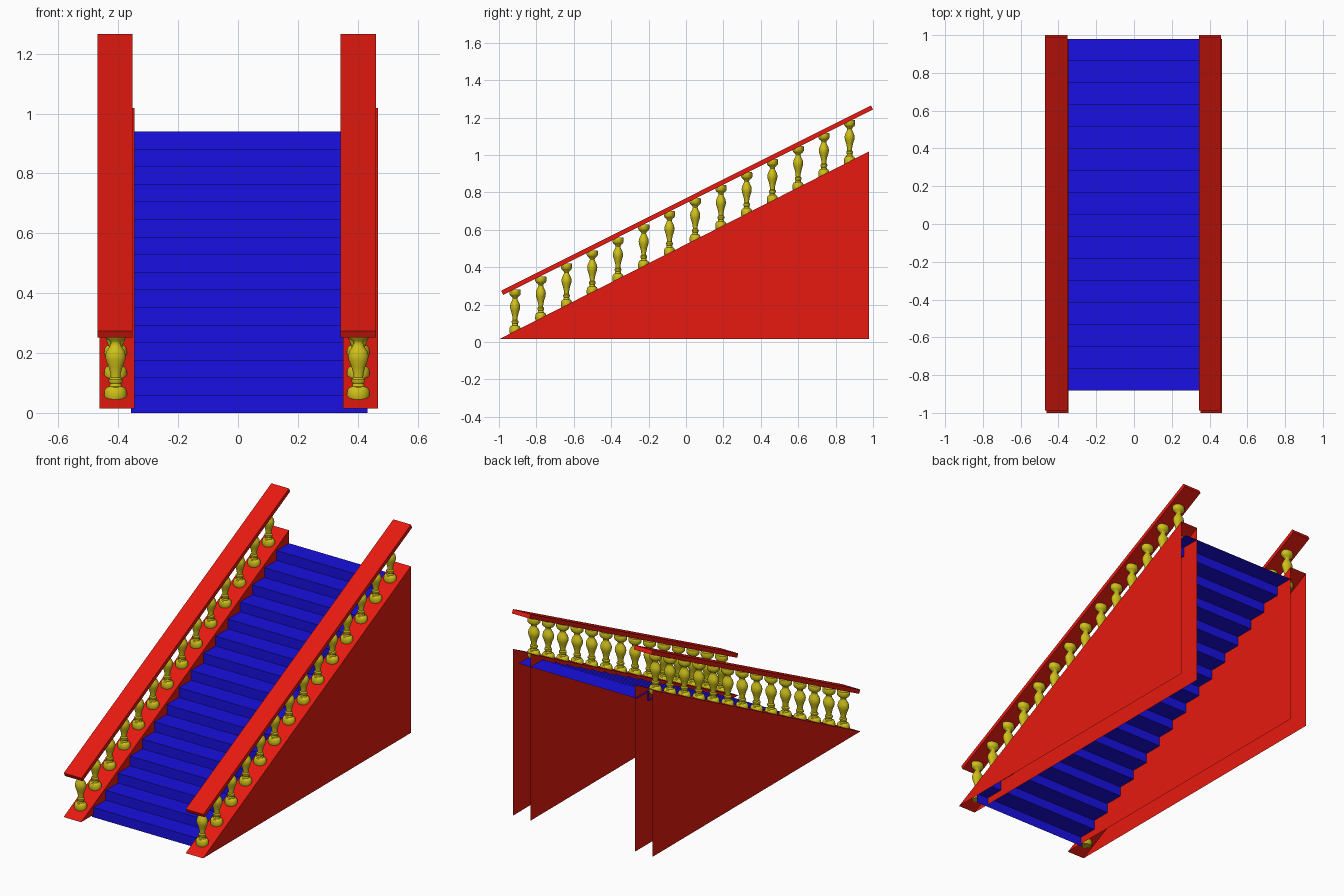
import bpy, bmesh, math

if "Cube" in bpy.data.objects:
    bpy.data.objects.remove(bpy.data.objects["Cube"])


def material(name, rgb):
    m = bpy.data.materials.new(name)
    m.diffuse_color = (*rgb, 1)
    m.use_nodes = True
    m.node_tree.nodes["Principled BSDF"].inputs["Base Color"].default_value = m.diffuse_color
    return m


RED = material("red_paint", (0.8, 0.01, 0.005))
BLUE = material("blue_carpet", (0.01, 0.005, 0.75))
GOLD = material("gold", (0.62, 0.53, 0.01))


def add_object(name, bm, mat):
    me = bpy.data.meshes.new(name)
    bm.to_mesh(me)
    bm.free()
    me.materials.append(mat)
    ob = bpy.data.objects.new(name, me)
    bpy.context.collection.objects.link(ob)
    return ob


def sweep_x(name, pts, x0, x1, mat, closed=False, ends=False):
    """Sweep a (y, z) outline from x0 to x1, optionally closed and capped."""
    bm = bmesh.new()
    a = [bm.verts.new((x0, y, z)) for y, z in pts]
    b = [bm.verts.new((x1, y, z)) for y, z in pts]
    n = len(pts)
    for i in range(n if closed else n - 1):
        j = (i + 1) % n
        bm.faces.new((a[i], b[i], b[j], a[j]))
    if ends:
        bm.faces.new(a)
        bm.faces.new(b[::-1])
    bmesh.ops.recalc_face_normals(bm, faces=bm.faces)
    return add_object(name, bm, mat)


# Stairs: open zigzag sheet of 16 risers and treads
STEPS, Y0, RUN, RISE = 16, -0.882, 0.1163, 0.0588
zigzag = [(Y0, 0)]
for i in range(STEPS):
    zigzag += [(Y0 + i * RUN, (i + 1) * RISE), (Y0 + (i + 1) * RUN, (i + 1) * RISE)]
sweep_x("stairs", zigzag, -0.357, 0.432, BLUE)

# Side walls: triangular shells, open at the back and underneath
# (outline starts and ends so only the slope and both sides are made)
wall = [(0.979, 0.015), (0.979, 1.019), (-1.0, 0.015)]
for side, x0, x1 in (("left", -0.463, -0.346), ("right", 0.351, 0.467)):
    bm = bmesh.new()
    a = [bm.verts.new((x0, y, z)) for y, z in wall]
    b = [bm.verts.new((x1, y, z)) for y, z in wall]
    bm.faces.new(a)
    bm.faces.new(b[::-1])
    bm.faces.new((a[1], b[1], b[2], a[2]))
    bmesh.ops.recalc_face_normals(bm, faces=bm.faces)
    add_object(side + "_wall", bm, RED)

# Handrails: sloping flat planks
rail = [(-0.977, 0.252), (-0.988, 0.274), (0.989, 1.265), (1.0, 1.243)]
for side, x0, x1 in (("left", -0.470, -0.352), ("right", 0.343, 0.461)):
    sweep_x(side + "_handrail", rail, x0, x1, RED, closed=True, ends=True)

# Baluster: lathed vase profile (radius fraction, height)
profile = [(0, .040), (.85, .040), (.98, .050), (1, .062), (.96, .076), (.8, .085),
           (.55, .088), (.48, .098), (.60, .104), (.60, .112), (.42, .118),
           (.45, .132), (.62, .155), (.84, .175), (.90, .190), (.80, .206),
           (.52, .222), (.42, .232), (.52, .240), (.85, .248), (1, .256),
           (1, .276), (.92, .281), (0, .281)]
SEG, RX, RY = 24, 0.038, 0.030
bm = bmesh.new()
rings = []
for r, z in profile:
    if r == 0:
        rings.append([bm.verts.new((0, 0, z))] * SEG)
    else:
        rings.append([bm.verts.new((r * RX * math.cos(2 * math.pi * k / SEG),
                                    r * RY * math.sin(2 * math.pi * k / SEG), z))
                      for k in range(SEG)])
for lo, hi in zip(rings, rings[1:]):
    for k in range(SEG):
        j = (k + 1) % SEG
        quad = list(dict.fromkeys((lo[k], lo[j], hi[j], hi[k])))
        bm.faces.new(quad)
bmesh.ops.recalc_face_normals(bm, faces=bm.faces)
master = add_object("left_baluster_1", bm, GOLD)
bpy.context.view_layer.objects.active = master
master.select_set(True)
bpy.ops.object.shade_smooth_by_angle(angle=math.radians(40))

# Rows of 14 balusters climbing both walls
for side, x in (("left", -0.409), ("right", 0.402)):
    for i in range(14):
        if side == "left" and i == 0:
            ob = master
        else:
            ob = master.copy()
            ob.name = f"{side}_baluster_{i + 1}"
            bpy.context.collection.objects.link(ob)
        ob.location = (x, -0.914 + i * 0.1376, i * 0.0697)
